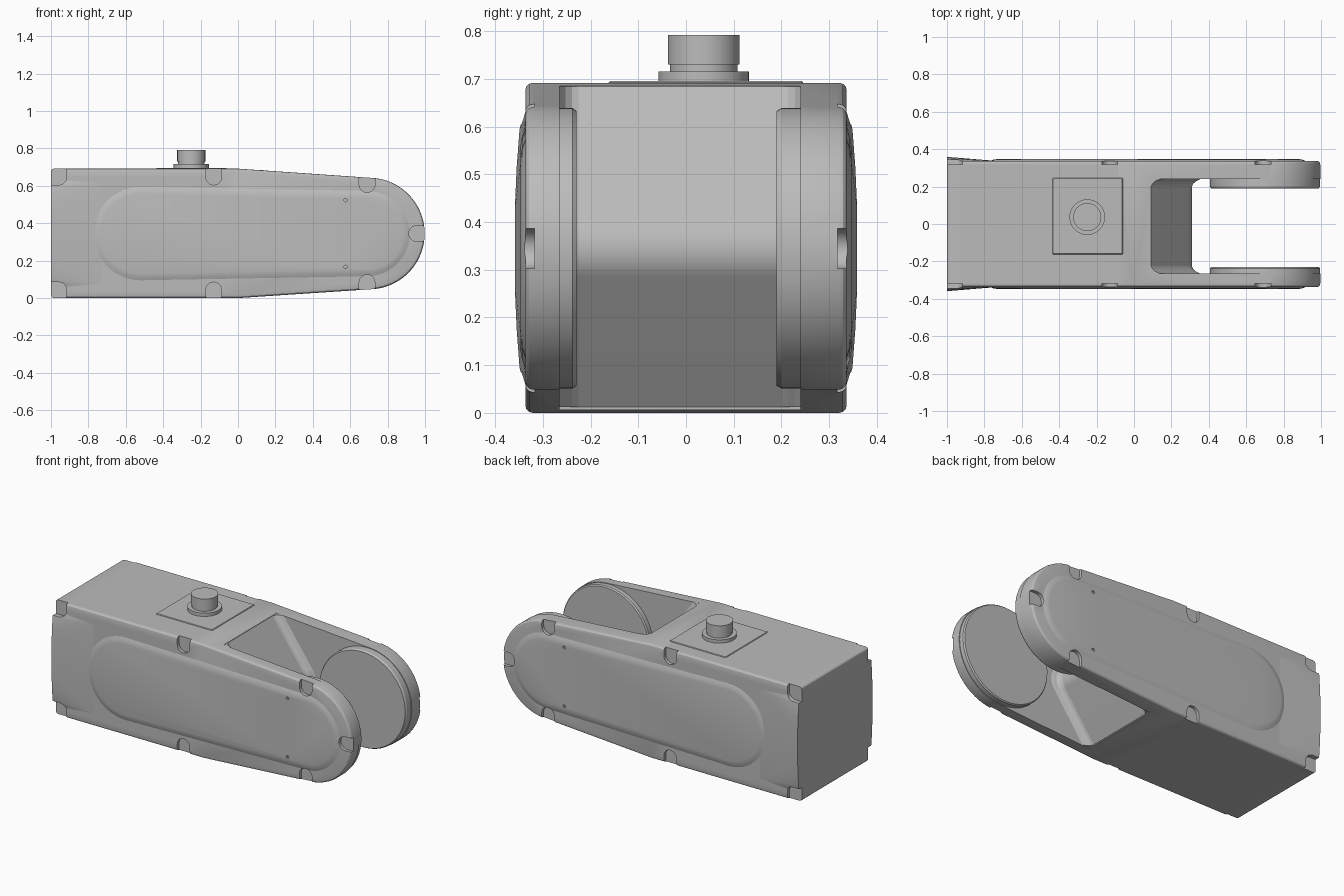
import bpy, bmesh
from math import sin, cos, pi, radians
from mathutils import Vector

if "Cube" in bpy.data.objects:
    bpy.data.objects.remove(bpy.data.objects["Cube"])

grey = bpy.data.materials.new("metal_grey")
grey.use_nodes = True
colour = (0.5, 0.5, 0.5, 1)
grey.diffuse_color = colour
grey.node_tree.nodes["Principled BSDF"].inputs["Base Color"].default_value = colour
MID = 0.345  # height of the centre line


def circle(x, z, r, n=48):
    return [(x + r * cos(2 * pi * i / n), z + r * sin(2 * pi * i / n)) for i in range(n)]


def slab(profile, y0, y1):
    """Points of an x-z profile placed at two depths."""
    return [(x, y, z) for y in (y0, y1) for x, z in profile]


def hull(name, *clouds):
    """One object made of a convex solid per point cloud."""
    bm = bmesh.new()
    for cloud in clouds:
        part = bmesh.new()
        for p in cloud:
            part.verts.new(p)
        bmesh.ops.remove_doubles(part, verts=part.verts, dist=0.0001)
        res = bmesh.ops.convex_hull(part, input=part.verts)
        loose = [v for v in part.verts if not v.link_faces]
        bmesh.ops.delete(part, geom=loose, context='VERTS')
        bmesh.ops.dissolve_limit(part, angle_limit=radians(0.5), verts=part.verts, edges=part.edges)
        bmesh.ops.recalc_face_normals(part, faces=part.faces)
        tmp = bpy.data.meshes.new("tmp")
        part.to_mesh(tmp)
        part.free()
        bm.from_mesh(tmp)
        bpy.data.meshes.remove(tmp)
    mesh = bpy.data.meshes.new(name)
    bm.to_mesh(mesh)
    bm.free()
    mesh.materials.append(grey)
    ob = bpy.data.objects.new(name, mesh)
    bpy.context.collection.objects.link(ob)
    return ob


def select(ob):
    bpy.ops.object.select_all(action='DESELECT')
    ob.select_set(True)
    bpy.context.view_layer.objects.active = ob


def bevel(ob, width, segments=3):
    m = ob.modifiers.new("bevel", 'BEVEL')
    m.width, m.segments, m.limit_method, m.angle_limit = width, segments, 'ANGLE', radians(40)
    select(ob)
    bpy.ops.object.modifier_apply(modifier=m.name)


def cut(ob, cutter):
    m = ob.modifiers.new("cut", 'BOOLEAN')
    m.operation, m.object, m.solver = 'DIFFERENCE', cutter, 'EXACT'
    select(ob)
    bpy.ops.object.modifier_apply(modifier=m.name)


def smooth(ob):
    select(ob)
    bpy.ops.object.shade_smooth_by_angle(angle=radians(28))


# Housing outline: square at the back, tapering to a round fork end
outline = circle(0.70, MID, 0.298, 96) + [(x, z) for x in (-1, 0) for z in (0, 0.692)]
housing = hull("housing", slab(outline, -0.337, 0.337))
bevel(housing, 0.016)

# Slot between the fork arms
slot = hull("slot_cutter", slab([(x, z) for x in (0.09, 1.2) for z in (-0.2, 0.9)], -0.265, 0.24))
cut(housing, slot)

# Swollen rear cheeks and raised side panels, on both sides
cheeks, panels = [], []
for s in (-1, 1):
    rear = [(-1, s * y, MID + t * h) for t in (-1, 1)
            for h, y in ((0.30, 0.335), (0.25, 0.349), (0.17, 0.355), (0.08, 0.359))]
    rear += [(-1, s * 0.31, MID + t * 0.30) for t in (-1, 1)]
    lead = [(-0.72, s * y, MID + t * 0.27) for t in (-1, 1) for y in (0.31, 0.336)]
    cheeks.append(rear + lead)
    panel = []
    for y, grow in ((0.325, 0.01), (0.337, 0.0), (0.344, -0.018), (0.347, -0.036)):
        panel += [(x, s * y, z) for x, z in circle(-0.52, MID, 0.25 + grow) + circle(0.69, MID, 0.228 + grow)]
    panels.append(panel)
cheek_ob = hull("rear_cheeks", *cheeks)
panel_ob = hull("side_panels", *panels)

# Screw pockets around the rim, each a rounded notch open to the edge
R = 0.042
pockets = []
for s in (-1, 1):
    shapes = [circle(0.955, MID, R, 24) + circle(1.1, MID, R, 24)]
    for t in (-1, 1):
        for x, h in ((-0.13, 0.302), (0.69, 0.262)):
            shapes.append(circle(x, MID + t * h, R, 24) + circle(x, MID + t * 0.5, R, 24))
        shapes.append([p for x in (-0.958, -1.1) for h in (0.302, 0.5)
                       for p in circle(x, MID + t * h, R, 24)])
    pockets += [slab(p, s * 0.318, s * 0.42) for p in shapes]
pocket_ob = hull("pocket_cutter", *pockets)
for ob in (housing, cheek_ob, panel_ob):
    cut(ob, pocket_ob)

# Small screw holes in the panels
holes = hull("hole_cutter", *[slab(circle(0.575, MID + t * 0.178, 0.009, 12), s * 0.335, s * 0.4)
                              for s in (-1, 1) for t in (-1, 1)])
cut(panel_ob, holes)
for helper in (slot, pocket_ob, holes):
    bpy.data.objects.remove(helper)


# Wedge nose closing the slot, flared where it meets the arms
def nose(shift):
    return circle(0.21 + shift, MID, 0.10) + [(x, z) for x in (0.06, 0.092 + shift) for z in (0.012, 0.684)]


flares = []
steps = ((0.0, 0.0), (0.014, 0.006), (0.028, 0.022), (0.04, 0.05))
for wall, s in ((-0.225, -1), (0.2, 1)):
    for (d0, s0), (d1, s1) in zip(steps, steps[1:]):
        flares.append([(x, wall + s * d, z) for d, sh in ((d0, s0), (d1, s1)) for x, z in nose(sh * 0.9)])
nose_ob = hull("wedge_nose", slab(nose(0), -0.225, 0.2), *flares)

# Round bosses on the inner faces of the arms
bosses = []
for root, face in ((-0.28, -0.23), (0.26, 0.19)):
    lip = face + (root - face) * 0.15
    bosses.append(slab(circle(0.70, MID, 0.294, 96), root, lip)
                  + [(x, face, z) for x, z in circle(0.70, MID, 0.288, 96)])
boss_ob = hull("arm_bosses", *bosses)

# Thin square cover plate under the connector
plate = hull("cover_plate", [(x, y, z) for x in (-0.437, -0.06) for y in (-0.162, 0.245) for z in (0.68, 0.696)])
bevel(plate, 0.003, 1)


# Stepped round connector
def disc(r, z0, z1):
    return [(x, y, z) for z in (z0, z1) for x, y in circle(-0.25, 0.037, r)]


connector = hull("connector", disc(0.095, 0.68, 0.716), disc(0.071, 0.70, 0.732), disc(0.075, 0.73, 0.792))

for ob in (housing, cheek_ob, panel_ob, nose_ob, boss_ob, plate, connector):
    smooth(ob)
